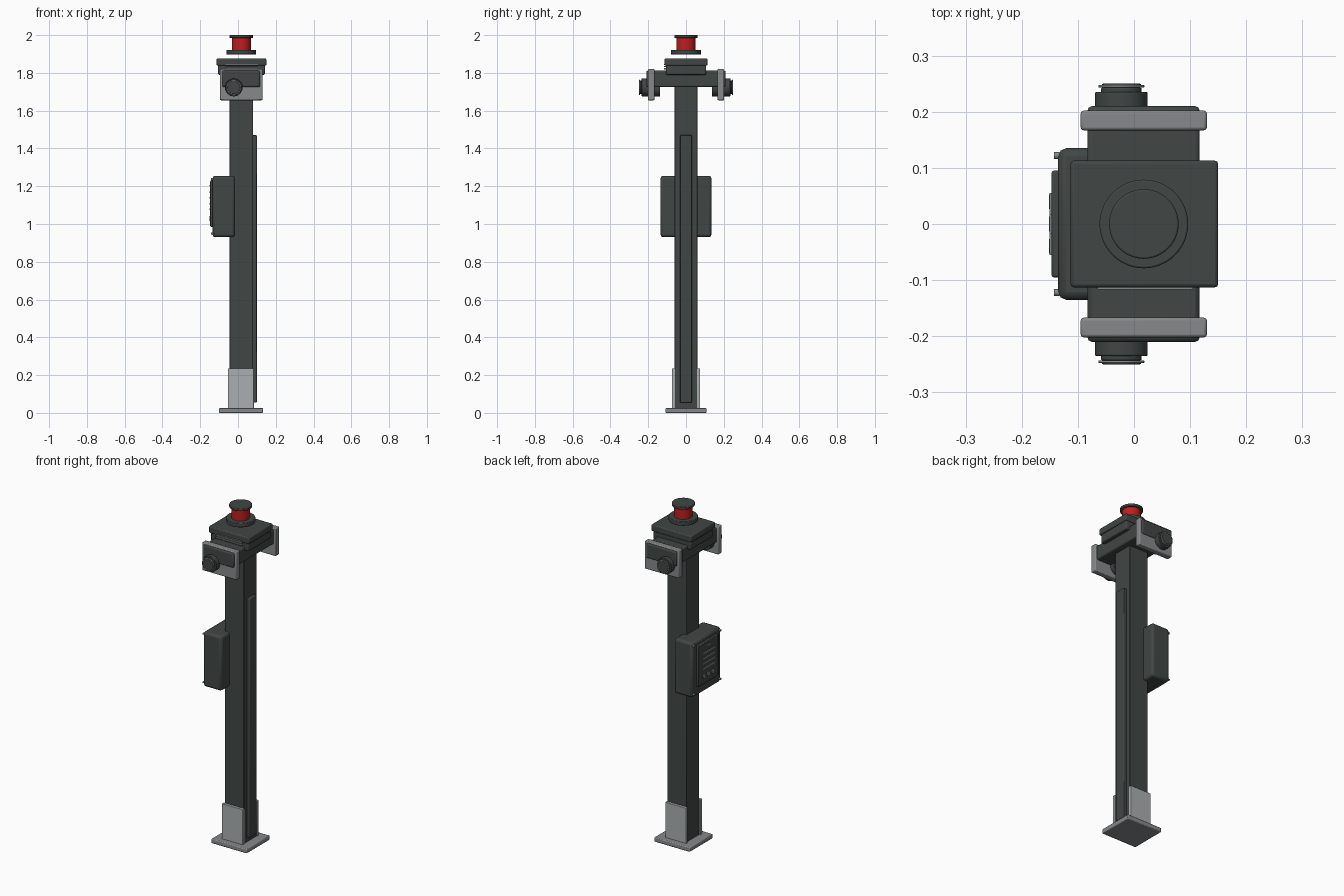
import bpy
import math

old = bpy.data.objects.get("Cube")
if old:
    bpy.data.objects.remove(old, do_unlink=True)


def material(name, rgb):
    m = bpy.data.materials.new(name)
    m.use_nodes = True
    m.diffuse_color = (*rgb, 1)
    m.node_tree.nodes["Principled BSDF"].inputs["Base Color"].default_value = (*rgb, 1)
    return m


DARK = material("charcoal paint", (0.052, 0.062, 0.060))
GREY = material("grey metal", (0.24, 0.25, 0.26))
STEEL = material("light steel", (0.40, 0.43, 0.44))
RED = material("red lens", (0.52, 0.013, 0.013))


def finish(ob, name, mat, bevel, segments=2):
    ob.name = name
    ob.data.materials.append(mat)
    if bevel:
        mod = ob.modifiers.new("rounded edges", "BEVEL")
        mod.width = bevel
        mod.segments = segments
        mod.limit_method = "ANGLE"
    bpy.ops.object.shade_smooth_by_angle(angle=math.radians(35))
    return ob


def box(name, x, y, z, mat, bevel=0.0):
    """Box from (min, max) pairs."""
    mid = [(a + b) / 2 for a, b in (x, y, z)]
    bpy.ops.mesh.primitive_cube_add(size=1, location=mid)
    ob = bpy.context.object
    ob.scale = [b - a for a, b in (x, y, z)]
    bpy.ops.object.transform_apply(location=False, rotation=False, scale=True)
    return finish(ob, name, mat, bevel)


def disc(name, centre, radius, depth, mat, axis="Z", bevel=0.0):
    rot = {"X": (0, math.pi / 2, 0), "Y": (math.pi / 2, 0, 0), "Z": (0, 0, 0)}[axis]
    bpy.ops.mesh.primitive_cylinder_add(vertices=48, radius=radius, depth=depth,
                                        location=centre, rotation=rot)
    return finish(bpy.context.object, name, mat, bevel)


def span(side, a, b):
    return tuple(sorted((side * a, side * b)))


CX = 0.0175  # post axis

# Post, foot and cable cover
box("base_plate", (-0.1, 0.133), (-0.108, 0.108), (0, 0.027), GREY, 0.005)
box("post", (-0.045, 0.08), (-0.06, 0.06), (0.02, 1.76), DARK, 0.003)
box("cable_cover", (0.075, 0.1), (-0.032, 0.032), (0.055, 1.47), DARK, 0.004)
for side, label in ((-1, "front"), (1, "back")):
    box(label + "_foot_bracket", (-0.053, 0.084), span(side, 0.058, 0.075),
        (0.02, 0.236), STEEL, 0.002)

# Control box with its panel, print lines, buttons and screws
box("control_box", (-0.135, -0.015), (-0.135, 0.135), (0.93, 1.255), DARK, 0.014)
box("control_panel", (-0.147, -0.13), (-0.095, 0.095), (0.985, 1.23), DARK, 0.004)
box("panel_heading", (-0.151, -0.146), (-0.018, 0.018), (1.2, 1.207), GREY)
for i in range(4):
    z = 1.168 - i * 0.03
    box("panel_line", (-0.151, -0.146), (-0.055, 0.055), (z - 0.004, z + 0.004), GREY)
for y in (-0.04, 0, 0.04):
    disc("panel_button", (-0.1485, y, 1.03), 0.013, 0.006, GREY, "X")
for y in (-0.122, 0.122):
    for z in (0.95, 1.237):
        disc("box_screw", (-0.138, y, z), 0.006, 0.01, GREY, "X")

# Cross arm with an end plate and a round sensor at each end
box("cross_arm", (-0.083, 0.117), (-0.21, 0.21), (1.725, 1.812), DARK, 0.008)
for side, label in ((-1, "front"), (1, "back")):
    box(label + "_end_plate", (-0.095, 0.13), span(side, 0.167, 0.202),
        (1.655, 1.82), GREY, 0.005)
    for part, radius, inner, outer, mat in (
            ("sensor_body", 0.047, 0.137, 0.235, DARK),
            ("sensor_neck", 0.036, 0.23, 0.243, DARK),
            ("sensor_ring", 0.041, 0.243, 0.248, GREY),
            ("sensor_face", 0.035, 0.244, 0.25, DARK)):
        disc(f"{label}_{part}", (-0.0225, side * (inner + outer) / 2, 1.723),
             radius, outer - inner, mat, "Y", 0.002)

# Head housing with lid and front grille
box("head_housing", (-0.105, 0.142), (-0.106, 0.106), (1.79, 1.845), DARK, 0.006)
box("head_lid", (-0.113, 0.15), (-0.113, 0.113), (1.838, 1.877), DARK, 0.006)
for z in (1.822, 1.833, 1.845):
    box("grille_bar", (-0.065, 0.105), (-0.117, -0.1), (z - 0.003, z + 0.003), GREY)

# Warning beacon
for part, radius, low, high, mat in (("beacon_base", 0.079, 1.897, 1.922, DARK),
                                     ("beacon_lens", 0.05, 1.915, 1.99, RED),
                                     ("beacon_cap", 0.062, 1.985, 2.0, DARK)):
    disc(part, (CX, 0, (low + high) / 2), radius, high - low, mat, "Z", 0.003)
